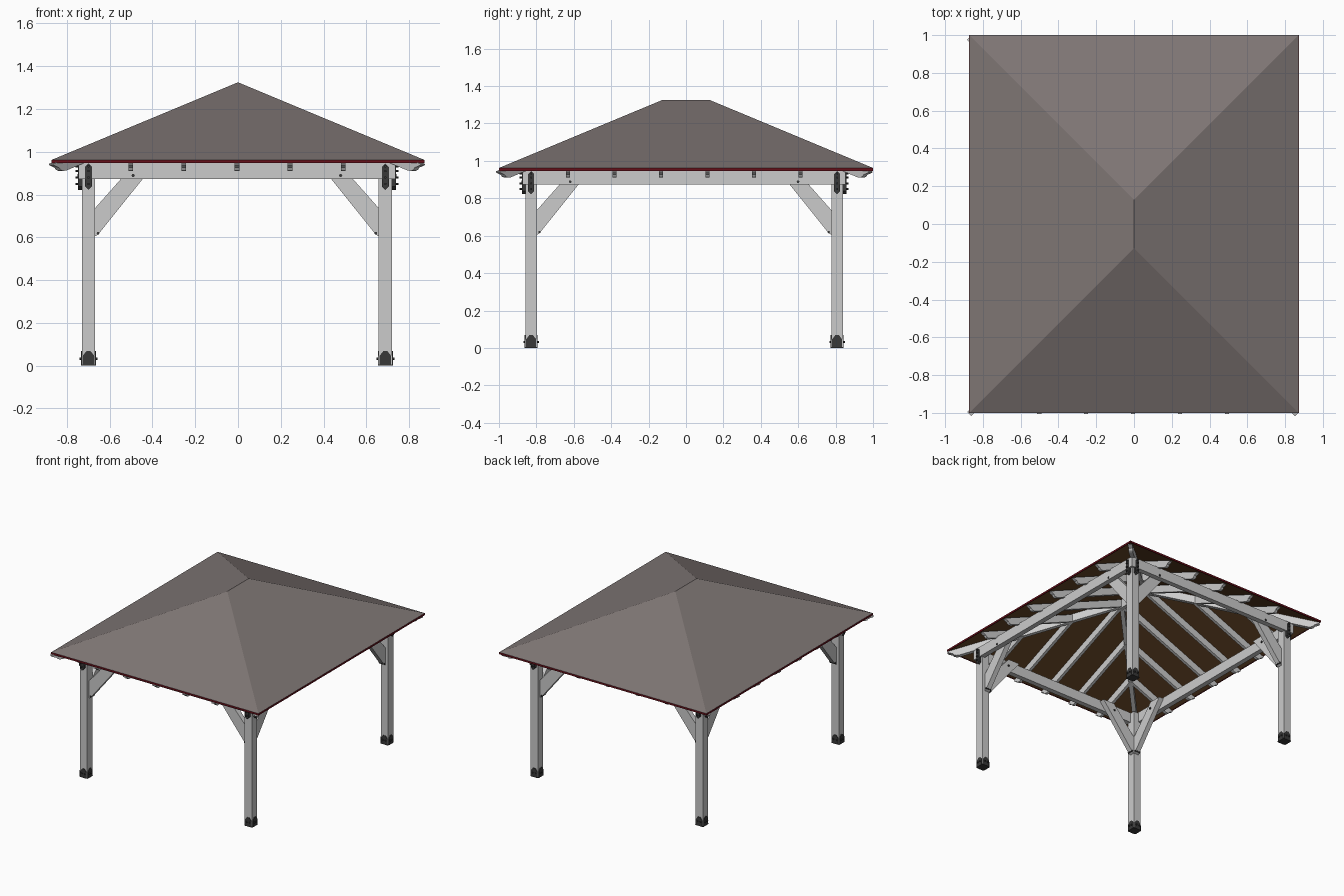
import bpy, bmesh
from math import cos, sin, pi, sqrt
from mathutils import Vector

if "Cube" in bpy.data.objects:
    bpy.data.objects.remove(bpy.data.objects["Cube"])

FRAME = Vector((-0.005, -0.01, 0))       # timber frame sits slightly off the roof centre
PX, PY, HALF = 0.694, 0.818, 0.031       # post centres and half width
EX, EY, EAVE, TOP, RIDGE = 0.872, 1.0, 0.962, 1.325, 0.128
SLOPE = (TOP - EAVE) / EX


def material(name, rgb):
    m = bpy.data.materials.new(name)
    m.diffuse_color = (*rgb, 1)
    m.use_nodes = True
    m.node_tree.nodes["Principled BSDF"].inputs["Base Color"].default_value = m.diffuse_color
    return m


SHINGLE = material("shingle", (0.21, 0.18, 0.175))
BOARD = material("board", (0.13, 0.06, 0.02))
TRIM = material("trim", (0.13, 0.005, 0.01))
METAL = material("metal", (0.04, 0.04, 0.04))


def finish(name, bm, mat=None):
    bmesh.ops.recalc_face_normals(bm, faces=bm.faces)
    me = bpy.data.meshes.new(name)
    bm.to_mesh(me)
    bm.free()
    ob = bpy.data.objects.new(name, me)
    bpy.context.collection.objects.link(ob)
    if mat:
        me.materials.append(mat)
    return ob


def prism(name, pts, origin, u, n, n0, n1, mat=None):
    """Upright profile of (u, z) points, extruded along n from n0 to n1."""
    bm = bmesh.new()
    o, u, n = Vector(origin) + FRAME, Vector(u), Vector(n)
    f = bm.faces.new([bm.verts.new(o + u * a + Vector((0, 0, z)) + n * n0) for a, z in pts])
    new = bmesh.ops.extrude_face_region(bm, geom=[f])["geom"]
    bmesh.ops.translate(bm, vec=n * (n1 - n0), verts=[v for v in new if isinstance(v, bmesh.types.BMVert)])
    return finish(name, bm, mat)


def rect(u0, u1, z0, z1):
    return [(u0, z0), (u1, z0), (u1, z1), (u0, z1)]


def bolt(name, a, z, origin, u, n, n0, n1, r=0.006):
    pts = [(a + r * cos(k * pi / 3), z + r * sin(k * pi / 3)) for k in range(6)]
    prism(name, pts, origin, u, n, n0, n1, METAL)


def hip_shell(name, z_eave, z_top, thick, mat):
    """Hipped roof layer with a lower copy closing it underneath."""
    bm = bmesh.new()
    layers = []
    for dz in (0, -thick):
        c = [bm.verts.new((x * EX, y * EY, z_eave + dz)) for x, y in ((-1, -1), (1, -1), (1, 1), (-1, 1))]
        r = [bm.verts.new((0, s * RIDGE, z_top + dz)) for s in (-1, 1)]
        for f in ((c[0], c[1], r[0]), (c[1], c[2], r[1], r[0]), (c[2], c[3], r[1]), (c[3], c[0], r[0], r[1])):
            bm.faces.new(f)
        layers.append(c)
    a, b = layers
    for i in range(4):
        j = (i + 1) % 4
        bm.faces.new((a[i], a[j], b[j], b[i]))
    finish(name, bm, mat)


# Roof covering, boarding and eave trim
hip_shell("roof_covering", EAVE, TOP, 0.006, SHINGLE)
hip_shell("roof_boarding", EAVE - 0.0065, TOP - 0.0065, 0.008, BOARD)
for s in (-1, 1):
    o = -FRAME
    prism("eave_trim", rect(-EX, EX, 0.947, 0.961), o, (1, 0, 0), (0, s, 0), EY - 0.005, EY + 0.001, TRIM)
    prism("eave_trim", rect(-EY, EY, 0.947, 0.961), o, (0, 1, 0), (s, 0, 0), EX - 0.005, EX + 0.001, TRIM)

# Beams around the top of the posts
BX, BY, BT = 0.741, 0.864, 0.038
for s in (-1, 1):
    prism("end_beam", rect(-BX, BX, 0.873, 0.95), (0, 0, 0), (1, 0, 0), (0, s, 0), BY - BT, BY)
    prism("side_beam", rect(-BY + BT, BY - BT, 0.873, 0.95), (0, 0, 0), (0, 1, 0), (s, 0, 0), BX - BT, BX)

# Posts, braces and metal fittings
BRACE = [(0, 0.605), (0.013, 0.612), (0.22, 0.87), (0.277, 0.94), (0.18, 0.94), (0, 0.737)]
STRAP = [(-0.016, 0.838), (0, 0.822), (0.016, 0.838), (0.016, 0.93), (0, 0.946), (-0.016, 0.93)]
SHOE = [(-0.027, 0), (0.027, 0), (0.027, 0.046), (0.01, 0.068), (-0.01, 0.068), (-0.027, 0.046)]
for sx in (-1, 1):
    for sy in (-1, 1):
        c = (sx * PX, sy * PY, 0)
        prism("post", rect(-HALF, HALF, 0.004, 0.945), c, (1, 0, 0), (0, 1, 0), -HALF, HALF)
        prism("post_base_plate", rect(-0.033, 0.033, 0, 0.006), c, (1, 0, 0), (0, 1, 0), -0.033, 0.033, METAL)
        for u, n in (((-sx, 0, 0), (0, sy, 0)), ((0, -sy, 0), (sx, 0, 0))):
            foot = Vector(c) + Vector(u) * HALF
            out = 0.047
            prism("brace", BRACE, foot, u, n, -0.03, 0.008)
            prism("corner_strap", STRAP, c, u, n, 0.03, out + 0.003, METAL)
            for z in (0.85, 0.88, 0.91, 0.933):
                bolt("strap_bolt", 0, z, c, u, n, out, out + 0.014)
            bolt("brace_bolt", 0.178, 0.889, foot, u, n, -0.036, out - 0.001 + 0.005, 0.008)
            bolt("brace_foot_bolt", 0.014, 0.62, foot, u, n, -0.034, 0.012, 0.007)
            for s in (-1, 1):
                prism("post_shoe", SHOE, c, u, n, s * HALF, s * (HALF + 0.004), METAL)
                for a in (-0.012, 0.012):
                    bolt("shoe_bolt", a, 0.032, c, u, n, s * HALF, s * (HALF + 0.011))


def rafter(name, start, direction, run, width, stretch=1.0):
    """Sloping rafter with a curved tail; stretch lengthens it along a hip."""
    z0 = EAVE - 0.018
    tail = [(0.004, -0.006), (0.018, -0.013), (0.03, -0.018), (0.036, -0.028), (0.047, -0.033), (0.062, -0.032)]
    pts = [(d * stretch, z0 + z) for d, z in tail]
    pts += [(run * stretch, z0 - 0.058 + SLOPE * run), (run * stretch, z0 + SLOPE * run), (0.004 * stretch, z0)]
    d = Vector(direction).normalized()
    prism(name, pts, start, d, (-d.y, d.x, 0), -width / 2, width / 2)


# Common rafters on each slope, then hip rafters and the ridge
STEP = 0.2485
for s in (-1, 1):
    for i in range(5):
        x = (i - 2) * STEP
        rafter("end_rafter", (x, s * EY, 0), (0, -s, 0), EY - RIDGE - abs(x), 0.022)
    for i in range(6):
        y = (i - 2.5) * STEP
        rafter("side_rafter", (s * EX, y, 0), (-s, 0, 0), EX - max(0, abs(y) - RIDGE), 0.022)
    for t in (-1, 1):
        rafter("hip_rafter", (s * EX, t * EY, 0), (-s, -t, 0), EX, 0.03, sqrt(2))
prism("ridge_beam", rect(-RIDGE - 0.02, RIDGE + 0.02, 1.235, 1.3), (0, 0, 0), (0, 1, 0), (1, 0, 0), -0.015, 0.015)
